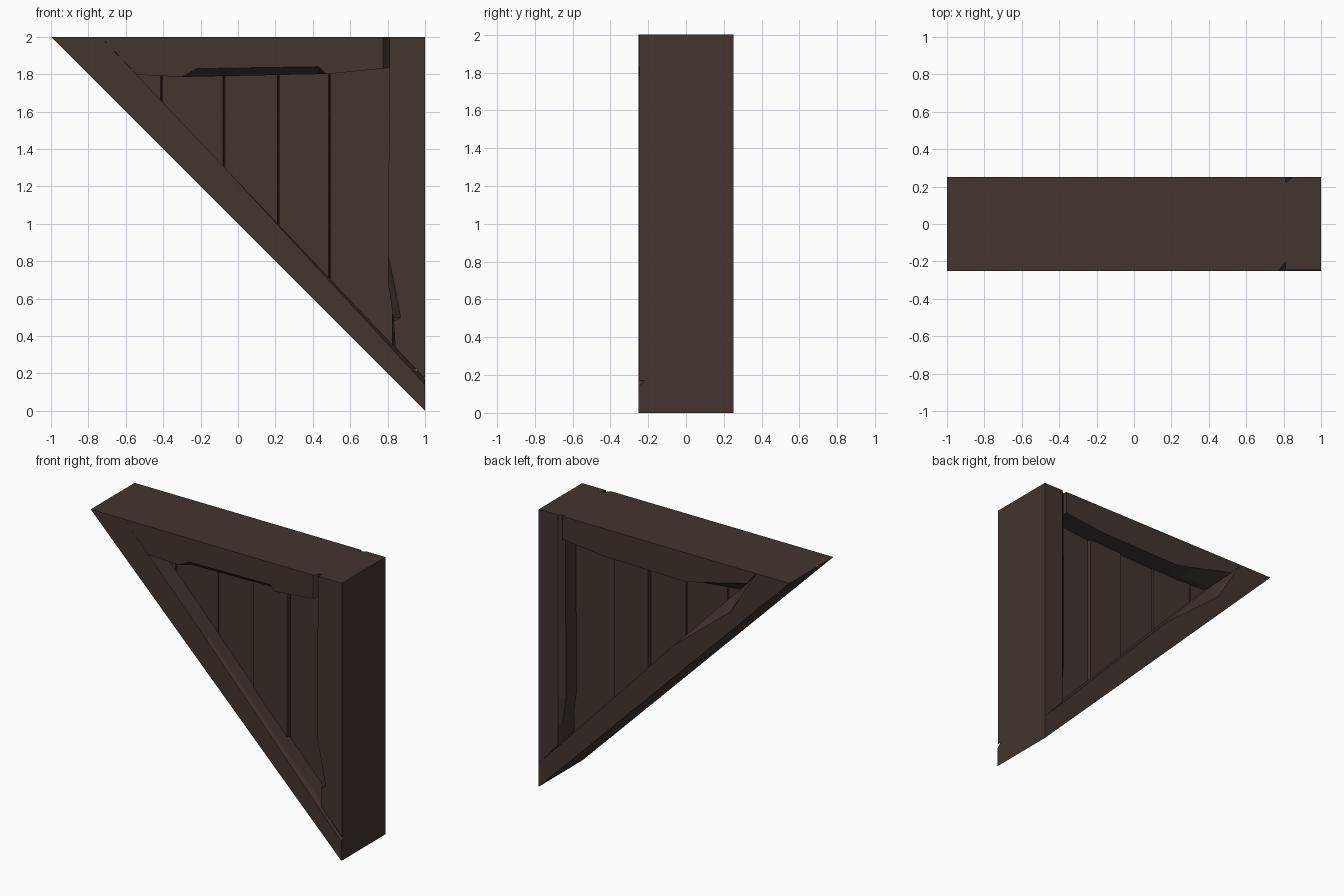
import bpy
import bmesh

cube = bpy.data.objects.get("Cube")
if cube:
    bpy.data.objects.remove(cube, do_unlink=True)

wood = bpy.data.materials.new("dark brown wood")
wood.use_nodes = True
brown = (0.056, 0.035, 0.027, 1.0)
wood.diffuse_color = brown
bsdf = wood.node_tree.nodes["Principled BSDF"]
bsdf.inputs["Base Color"].default_value = brown
bsdf.inputs["Roughness"].default_value = 0.9


def loft(name, layers):
    """Join matching (x, z) outlines, given from front to back as (y, outline)."""
    bm = bmesh.new()
    rings = [[bm.verts.new((x, y, z)) for x, z in outline] for y, outline in layers]
    for a, b in zip(rings, rings[1:]):
        for i in range(len(a)):
            j = (i + 1) % len(a)
            bm.faces.new((a[i], a[j], b[j], b[i]))
    bm.faces.new(rings[0])
    bm.faces.new(rings[-1])
    bmesh.ops.recalc_face_normals(bm, faces=bm.faces)
    mesh = bpy.data.meshes.new(name)
    bm.to_mesh(mesh)
    bm.free()
    mesh.materials.append(wood)
    obj = bpy.data.objects.new(name, mesh)
    bpy.context.collection.objects.link(obj)
    return obj


def chipped(outline, moves):
    """Copy an outline with some of its corners moved."""
    return [moves.get(i, p) for i, p in enumerate(outline)]


HALF = 0.25

# Top beam: worn lower edges and a chamfered end beside the post
beam = [(-0.735, 2), (-0.54, 1.797), (-0.3, 1.785), (-0.22, 1.787),
        (0.43, 1.8), (0.47, 1.8), (0.81, 1.835), (0.81, 2)]
beam_front = chipped(beam, {3: (-0.22, 1.83), 4: (0.43, 1.84),
                            6: (0.775, 1.83), 7: (0.775, 2)})
beam_back = chipped(beam, {1: (-0.66, 1.91), 2: (-0.3, 1.82), 3: (-0.17, 1.79)})
loft("top_beam", [(-HALF, beam_front), (-0.2, beam), (0.15, beam), (HALF, beam_back)])

# Upright post: a chip low on the front edge, a chamfer down the back edge
post = [(0.81, 2), (0.803, 0.83), (0.803, 0.68), (0.83, 0.5),
        (0.832, 0.48), (0.84, 0.34), (1, 0.17), (1, 2)]
post_front = chipped(post, {2: (0.835, 0.68), 3: (0.87, 0.5)})
post_back = [(max(x, 0.845), z) for x, z in post]
loft("upright_post", [(-0.245, post_front), (-0.18, post), (0.22, post), (HALF, post_back)])

# Diagonal brace: a narrow front chamfer and a long chip high on the back
brace = [(-1, 2), (-0.735, 2), (-0.53, 1.784), (-0.08, 1.31), (1, 0.17), (1, 0)]
brace_front = chipped(brace, {4: (1, 0.14)})
brace_back = chipped(brace, {2: (-0.53, 1.67)})
loft("diagonal_brace", [(-HALF, brace_front), (-0.22, brace), (0.17, brace), (HALF, brace_back)])


# Plank infill: abutting boards with fine grooves, one standing proud
def plank_outline(x0, x1):
    foot = [(x, 1.18 - 1.053 * x) for x in (x0, x1)]
    return [(x0, 1.9), *foot, (x1, 1.9)]


seams = [-0.62, -0.41, -0.075, 0.215, 0.49, 0.83, 0.95]
fronts = [-0.12, -0.115, -0.12, -0.135, -0.11, -0.115]
backs = [0.1, 0.105, 0.1, 0.12, 0.1, 0.1]
GROOVE = 0.005
for i, (front, back) in enumerate(zip(fronts, backs)):
    x0, x1 = seams[i], seams[i + 1]
    full = plank_outline(x0, x1)
    slim = plank_outline(x0 + GROOVE, x1 - GROOVE)
    loft(f"plank_{i + 1}", [(front, slim), (front + 0.02, full),
                            (back - 0.02, full), (back, slim)])
